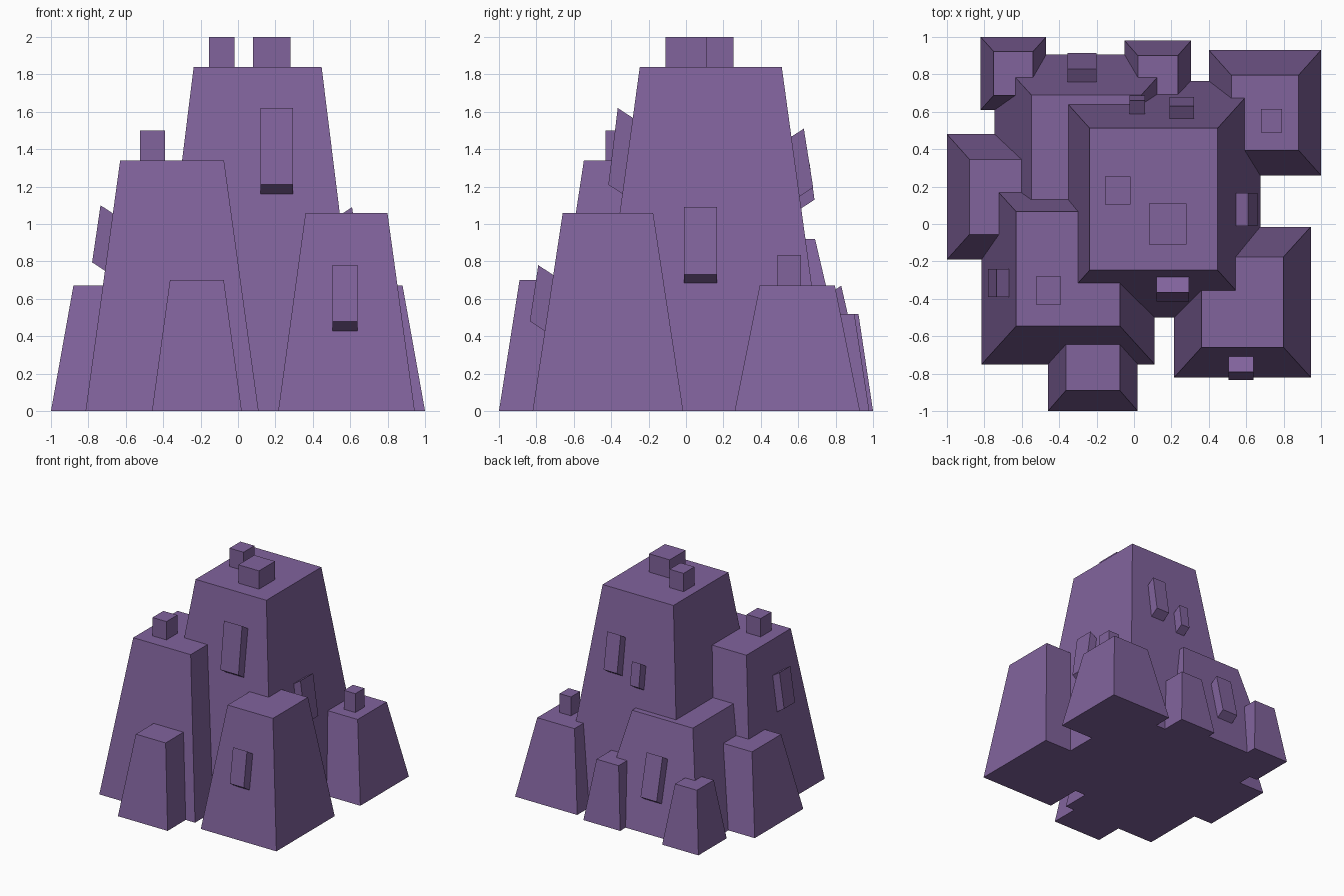
import bpy
import bmesh
from mathutils import Vector

if "Cube" in bpy.data.objects:
    bpy.data.objects.remove(bpy.data.objects["Cube"], do_unlink=True)

TAPER = 0.6                      # roof size relative to the base of each tower
PURPLE = (0.22, 0.125, 0.335, 1.0)

purple = bpy.data.materials.new("dusty purple")
purple.use_nodes = True
purple.diffuse_color = PURPLE
shader = purple.node_tree.nodes["Principled BSDF"]
shader.inputs["Base Color"].default_value = PURPLE
shader.inputs["Roughness"].default_value = 0.9


def finish(name, bm):
    bmesh.ops.recalc_face_normals(bm, faces=bm.faces)
    mesh = bpy.data.meshes.new(name)
    bm.to_mesh(mesh)
    bm.free()
    mesh.materials.append(purple)
    obj = bpy.data.objects.new(name, mesh)
    bpy.context.collection.objects.link(obj)


def block(name, x0, x1, y0, y1, z0, z1, taper=1.0):
    """Box over a rectangle whose top is scaled by taper about its centre."""
    bm = bmesh.new()
    bmesh.ops.create_cube(bm, size=1)
    for v in bm.verts:
        top = v.co.z > 0
        s = taper if top else 1.0
        v.co = ((x0 + x1) / 2 + v.co.x * s * (x1 - x0),
                (y0 + y1) / 2 + v.co.y * s * (y1 - y0),
                z1 if top else z0)
    finish(name, bm)


def window(name, out, side0, side1, top, bottom):
    """Slanted window box; top and bottom are (distance out, z) of its outer edges."""
    out = Vector(out)
    side = Vector((abs(out.y), abs(out.x), 0))
    inward = out * -0.11 + Vector((0, 0, -0.072))
    corners = [out * d + Vector((0, 0, z)) for d, z in (top, bottom)]
    profile = corners + [corners[1] + inward, corners[0] + inward]
    bm = bmesh.new()
    face = bm.faces.new([bm.verts.new(p + side * side0) for p in profile])
    extruded = bmesh.ops.extrude_face_region(bm, geom=[face], use_keep_orig=True)
    moved = [g for g in extruded["geom"] if isinstance(g, bmesh.types.BMVert)]
    bmesh.ops.translate(bm, verts=moved, vec=side * (side1 - side0))
    finish(name, bm)


# Tapered towers: base rectangle and height
towers = {
    "main_tower": (-0.465, 0.675, -0.50, 0.765, 1.84),
    "front_right_tower": (-0.815, 0.11, -0.75, 0.27, 1.34),
    "front_left_tower": (0.215, 0.945, -0.82, -0.015, 1.06),
    "front_annex": (-0.46, 0.02, -1.0, -0.45, 0.70),
    "back_left_tower": (0.40, 1.0, 0.26, 0.93, 0.67),
    "right_annex": (-1.0, -0.40, -0.19, 0.48, 0.67),
    "back_tower": (-0.745, 0.235, -0.17, 0.905, 0.92),
    "back_right_annex": (-0.82, -0.47, 0.61, 1.0, 0.52),
    "back_annex": (-0.05, 0.305, 0.58, 0.98, 0.52),
}
for name, (x0, x1, y0, y1, h) in towers.items():
    block(name, x0, x1, y0, y1, 0, h, TAPER)

# Square chimneys sunk slightly into the roofs
chimneys = {
    "main_chimney": (0.08, 0.28, -0.11, 0.11, 1.80, 2.0),
    "small_main_chimney": (-0.155, -0.02, 0.105, 0.255, 1.80, 2.0),
    "front_right_chimney": (-0.525, -0.39, -0.43, -0.28, 1.30, 1.50),
    "back_left_chimney": (0.68, 0.79, 0.49, 0.615, 0.63, 0.835),
}
for name, bounds in chimneys.items():
    block(name, *bounds)

# Slanted window boxes on the tower walls
FRONT, BACK, LEFT, RIGHT = (0, -1, 0), (0, 1, 0), (1, 0, 0), (-1, 0, 0)
window("main_front_window", FRONT, 0.12, 0.295, (0.365, 1.62), (0.415, 1.21))
window("front_left_window", FRONT, 0.505, 0.64, (0.79, 0.78), (0.835, 0.48))
window("main_left_window", LEFT, -0.01, 0.165, (0.61, 1.09), (0.66, 0.73))
window("front_right_window", RIGHT, -0.39, -0.24, (0.735, 1.10), (0.78, 0.795))
window("main_back_window", BACK, 0.19, 0.32, (0.63, 1.51), (0.68, 1.195))
window("small_back_window", BACK, -0.025, 0.06, (0.66, 1.33), (0.687, 1.13))
window("back_tower_window", BACK, -0.355, -0.20, (0.83, 0.67), (0.913, 0.31))
